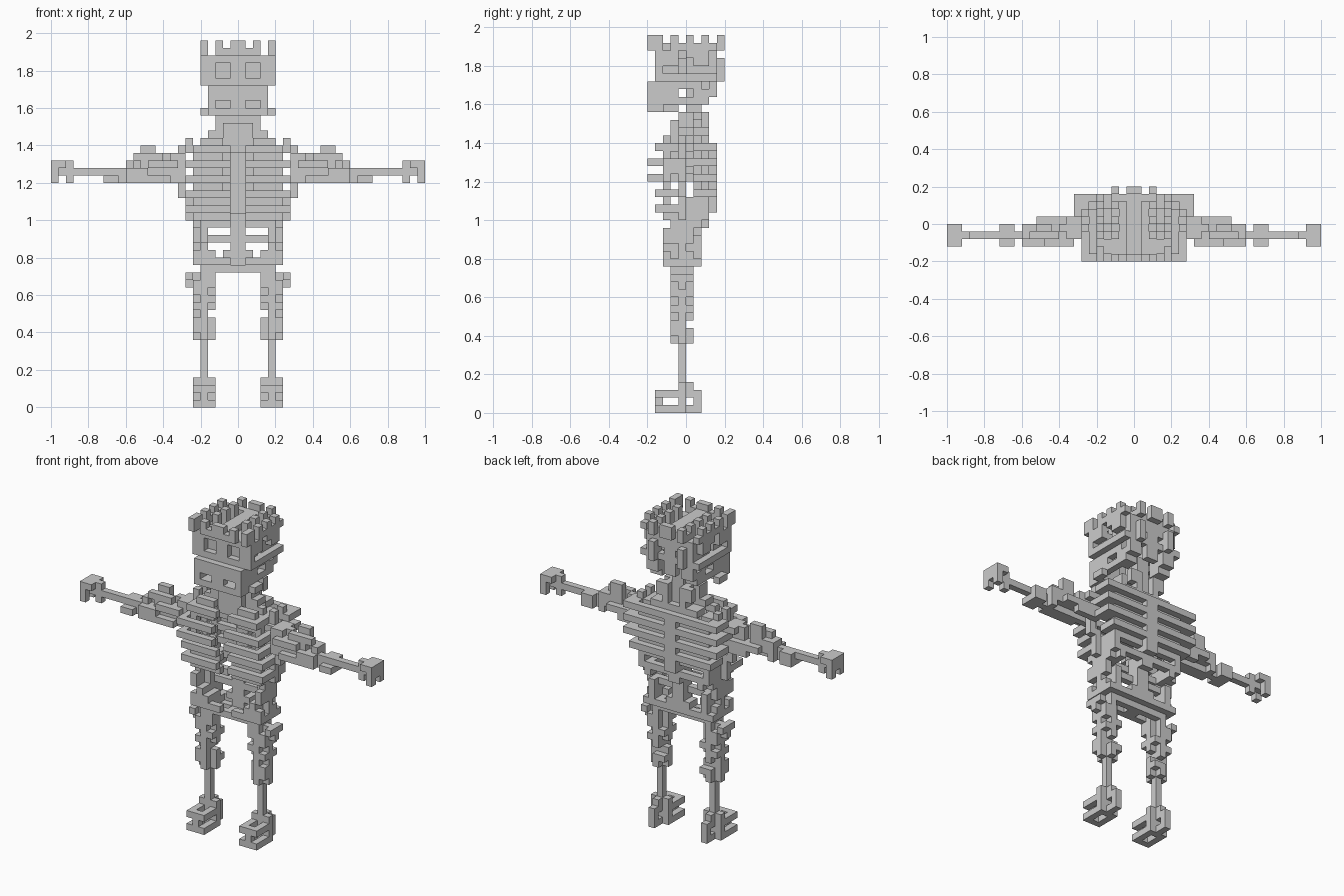
import bpy, bmesh, math
from mathutils import Vector

U = 0.04  # size of one block
bone = bpy.data.materials.new("bone grey")
bone.diffuse_color = (0.6, 0.6, 0.6, 1)


def cells(box):
    x0, x1, y0, y1, z0, z1 = box
    return {(x, y, z) for x in range(x0, x1) for y in range(y0, y1) for z in range(z0, z1)}


def part(name, boxes, cuts=()):
    """Union of block boxes minus cuts, mirrored in x, skinned on the outside only."""
    s = set()
    for b in boxes:
        s |= cells(b)
    for c in cuts:
        s -= cells(c)
    s |= {(-1 - x, y, z) for x, y, z in s}
    bm = bmesh.new()
    for c in sorted(s):
        for axis in range(3):
            for side in (0, 1):
                n = list(c)
                n[axis] += 2 * side - 1
                if tuple(n) in s:
                    continue
                a, b = (axis + 1) % 3, (axis + 2) % 3
                ring = [(0, 0), (1, 0), (1, 1), (0, 1)]
                if not side:
                    ring.reverse()
                vs = []
                for i, j in ring:
                    p = list(c)
                    p[axis] += side
                    p[a] += i
                    p[b] += j
                    vs.append(bm.verts.new(Vector(p) * U))
                bm.faces.new(vs)
    bmesh.ops.remove_doubles(bm, verts=bm.verts[:], dist=0.001)
    bmesh.ops.dissolve_limit(bm, angle_limit=math.radians(1),
                             verts=bm.verts[:], edges=bm.edges[:])
    me = bpy.data.meshes.new(name)
    bm.to_mesh(me)
    bm.free()
    me.materials.append(bone)
    ob = bpy.data.objects.new(name, me)
    bpy.context.collection.objects.link(ob)


# Skull shell with recessed eye sockets and side openings
part("skull", [
    (0, 4, -4, 4, 41, 47), (0, 3, -3, 3, 39, 41),
    (4, 5, -3, 4, 43, 44), (4, 5, -4, -1, 45, 47), (4, 5, 1, 3, 45, 47),
    (2, 3, 4, 5, 43, 46), (4, 5, -4, -3, 43, 45), (3, 4, 1, 3, 40, 41),
], [
    (0, 3, -2, 3, 39, 46), (0, 1, -3, -2, 39, 46),       # hollow inside
    (1, 3, -4, -3, 44, 46), (0, 1, -4, -3, 42, 43),      # eyes and nose
    (3, 4, -1, 0, 44, 46), (3, 4, 2, 3, 42, 44), (3, 4, -1, 1, 41, 42),
    (1, 2, 3, 4, 44, 45), (1, 2, 3, 4, 41, 43), (2, 4, -2, 2, 46, 47),
])

# Inner temple walls
part("temples", [(2, 3, -2, 1, 43, 46), (2, 3, 1, 3, 40, 44)])

# Crown: central crest, rim and upright points
part("crown", [
    (0, 1, -4, 4, 47, 48), (4, 5, -5, 4, 47, 48), (0, 5, -5, -4, 47, 48), (0, 3, 3, 4, 47, 48),
    (4, 5, -5, -3, 47, 49), (0, 1, 4, 5, 47, 49), (2, 3, 4, 5, 47, 49),
] + [(4, 5, y, y + 1, 46, 49) for y in (-2, 0, 2)]
  + [(x, x + 1, -5, -4, 47, 49) for x in (0, 2)]
  + [(2, 3, y, y + 1, 46, 49) for y in (-2, 0, 2)],
    [(3, 4, -5, -4, 47, 48), (4, 5, -3, -2, 47, 48)])

# Jaw: cheek plates, front teeth and corner spurs
part("jaw", [
    (3, 4, -5, -2, 39, 43), (0, 1, -5, -4, 39, 43), (0, 4, -5, -3, 42, 43),
    (0, 4, -5, -4, 39, 40), (1, 3, -5, -4, 41, 42), (3, 4, -2, 1, 40, 41),
    (4, 5, -3, -1, 39, 40), (0, 3, -4, -3, 39, 40), (1, 3, -3, -2, 39, 42),
])

# Neck and collar bones
part("neck", [
    (0, 1, 0, 2, 34, 42), (0, 2, -2, -1, 34, 38), (0, 2, -1, 0, 36, 37), (0, 2, -1, 2, 38, 39),
    (2, 3, -1, 1, 35, 39), (3, 4, -1, 1, 36, 37), (1, 2, 1, 3, 35, 37), (1, 3, 2, 3, 37, 39),
])
part("collar_bones", [
    (1, 5, -1, 0, 35, 36), (6, 7, -1, 0, 34, 36), (6, 7, 1, 2, 34, 36), (2, 5, -3, -2, 35, 36),
    (2, 4, 1, 3, 35, 36), (7, 9, -2, 1, 33, 34), (4, 6, -2, 2, 34, 35),
])

# Spine
part("spine", [
    (0, 1, 3, 4, 26, 35), (0, 1, 2, 3, 24, 36), (0, 1, 0, 2, 19, 26), (0, 1, 1, 2, 26, 34),
])

# Rib cage: front ribs open in the middle, back ribs, side pieces
ribs = []
for z, front, wide in ((34, -4, 6), (32, -5, 7), (30, -5, 7), (28, -4, 7), (26, -4, 7)):
    ribs.append((1, wide, front, front + 1, z, z + 1))
    ribs.append((wide - 1, wide, front, -1, z, z + 1))
    if z > 27:
        ribs.append((1, 8 if z > 29 else 7, 3, 4, z, z + 1))
        ribs.append((6, 8 if z > 29 else 7, 1, 4, z, z + 1))
for z in (25, 27, 29, 31, 33):
    ribs.append((1, 6, 2, 3, z, z + 1))
    ribs.append((1 if z < 28 else 2, 6, -3, -2, z, z + 1))
ribs += [(7, 8, -1, 0, 28, 31), (5, 6, -3, -2, 25, 34), (5, 6, 2, 3, 26, 34),
         (6, 7, -1, 0, 25, 29), (7, 8, -2, 1, 30, 33), (5, 6, 0, 2, 25, 28)]
part("ribs", ribs)

# Waist side columns and cross bars
part("waist", [
    (4, 6, -1, 1, 18, 26), (5, 6, -3, -1, 22, 24), (4, 5, 1, 2, 20, 23), (5, 6, -2, 2, 24, 26),
    (1, 4, 0, 1, 22, 23), (1, 5, -1, 0, 24, 25), (4, 5, -3, -1, 20, 22), (4, 5, 1, 3, 24, 26),
], [(4, 5, 0, 1, 23, 24), (5, 6, 0, 1, 21, 22), (5, 6, -1, 1, 18, 19)])

# Pelvis
part("pelvis", [
    (0, 5, -2, 1, 18, 19), (1, 4, -3, -2, 19, 20), (1, 5, 1, 2, 19, 20), (3, 6, -3, 2, 19, 20),
    (0, 2, 0, 2, 20, 21), (3, 4, -3, 0, 20, 21), (5, 6, -3, -2, 20, 21),
], [(1, 3, -1, 0, 18, 20)])

# Legs: knobbly thigh, thin shin
part("legs", [
    (4, 5, -1, 0, 3, 18), (3, 6, -1, 0, 9, 18), (4, 5, -2, 1, 9, 18),
    (5, 6, -2, 0, 10, 12), (3, 4, -1, 1, 10, 11), (5, 6, -2, 1, 13, 14), (3, 4, -2, 1, 14, 15),
    (5, 6, -2, 1, 15, 17), (3, 4, -2, 0, 16, 18), (5, 7, -1, 0, 16, 18), (6, 7, -2, 1, 17, 18),
], [(4, 5, 0, 1, 11, 12), (3, 4, -1, 0, 12, 13)])

# Feet: open frame around the ankle
part("feet", [
    (3, 4, -4, 0, 0, 1), (5, 6, -4, 0, 0, 1), (3, 6, -4, -3, 0, 1), (4, 5, -4, -3, 1, 3),
    (3, 4, -4, 0, 2, 3), (5, 6, -4, 0, 2, 3), (3, 6, -1, 0, 0, 4), (4, 5, -1, 1, 3, 4),
    (4, 5, 0, 2, 0, 1), (4, 5, 0, 2, 2, 3), (4, 5, 1, 2, 0, 3),
])

# Arms: lumpy upper arm, elbow, thin forearm
part("arms", [
    (7, 18, -2, -1, 30, 32), (8, 15, -2, 0, 31, 33), (9, 15, -3, -1, 30, 31), (8, 12, -3, -2, 32, 33),
    (8, 13, 0, 1, 31, 32), (8, 11, 0, 1, 30, 31), (10, 14, -2, -1, 33, 34), (11, 13, -1, 0, 33, 35),
    (12, 15, -3, -2, 31, 32), (9, 10, -1, 0, 33, 34), (16, 18, -3, 0, 30, 31), (16, 18, -2, 0, 31, 32),
    (14, 15, -2, 0, 30, 33), (18, 23, -2, -1, 31, 32),
], [(10, 11, -1, 0, 32, 33), (13, 14, -2, -1, 32, 33)])

# Hands with two short fingers
part("hands", [
    (22, 25, -2, -1, 31, 33), (23, 25, -3, 0, 32, 33), (24, 25, -3, 0, 31, 32),
    (24, 25, -3, -2, 30, 32), (24, 25, -1, 0, 30, 32), (22, 23, -2, -1, 30, 31),
])
